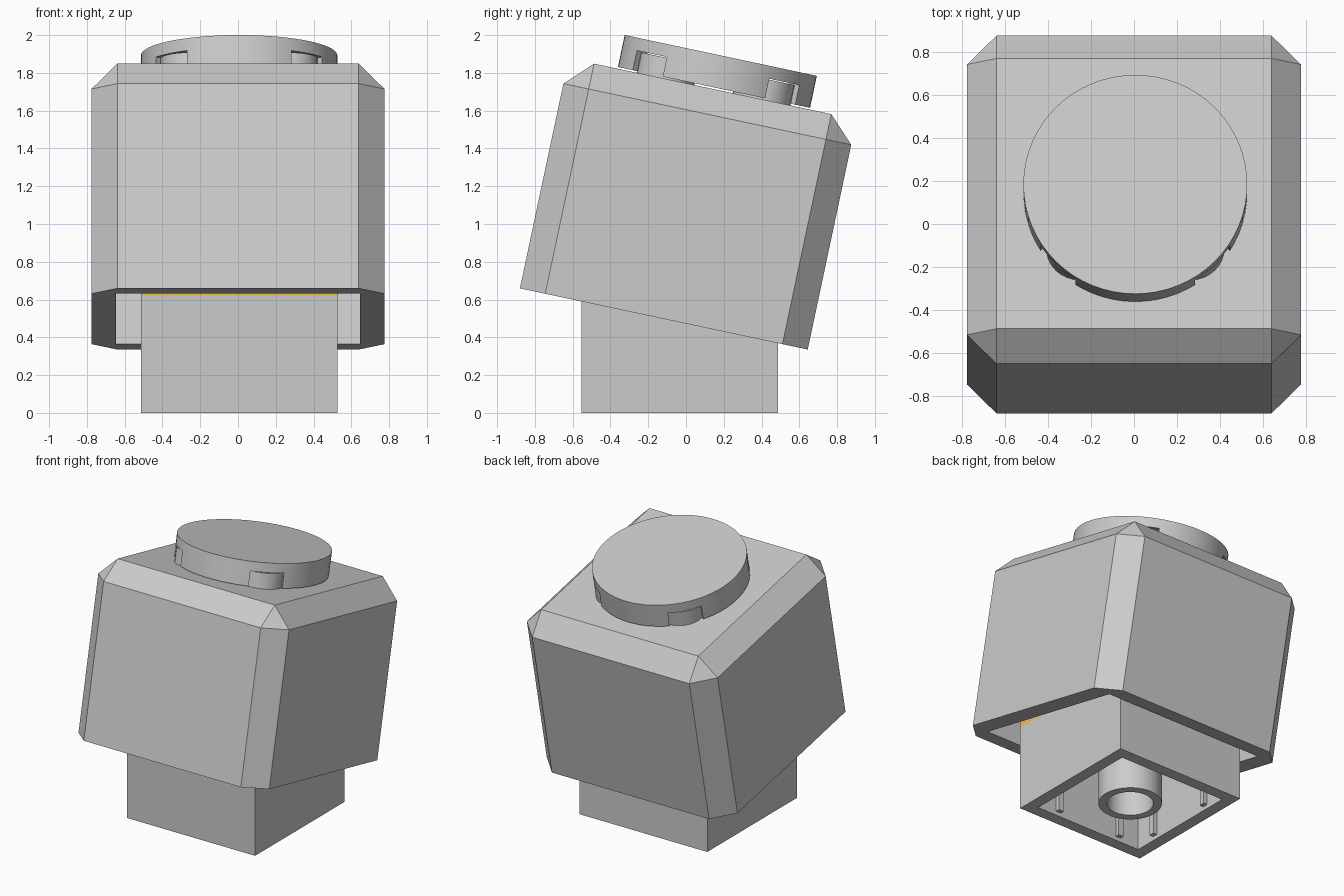
import bpy, bmesh, math
from mathutils import Matrix, Vector

if "Cube" in bpy.data.objects:
    bpy.data.objects.remove(bpy.data.objects["Cube"])

TILT = Matrix.Translation((0, -0.1175, 0.4975)) @ Matrix.Rotation(math.radians(-12), 4, 'X')
CORNERS = [(sx, sy) for sx in (-1, 1) for sy in (-1, 1)]
P = 0.26  # stud spacing from centre


def add_box(bm, x0, x1, y0, y1, z0, z1):
    m = Matrix.Translation(((x0 + x1) / 2, (y0 + y1) / 2, (z0 + z1) / 2)) @ \
        Matrix.Diagonal((x1 - x0, y1 - y0, z1 - z0, 1))
    return bmesh.ops.create_cube(bm, size=1, matrix=m)['verts']


def add_cyl(bm, x, y, r, z0, z1, n=32):
    bmesh.ops.create_cone(bm, cap_ends=True, segments=n, radius1=r, radius2=r, depth=z1 - z0,
                          matrix=Matrix.Translation((x, y, (z0 + z1) / 2)))


def add_tube(bm, x, y, ro, ri, z0, z1, n=32):
    rings = []
    for r, z in ((ro, z0), (ro, z1), (ri, z1), (ri, z0)):
        rings.append([bm.verts.new((x + r * math.cos(2 * math.pi * i / n),
                                    y + r * math.sin(2 * math.pi * i / n), z)) for i in range(n)])
    for k in range(4):
        a, b = rings[k], rings[(k + 1) % 4]
        for i in range(n):
            j = (i + 1) % n
            bm.faces.new((a[i], a[j], b[j], b[i]))


def finish(name, bm, matrix=Matrix(), smooth=False, color=None):
    bmesh.ops.recalc_face_normals(bm, faces=bm.faces)
    me = bpy.data.meshes.new(name)
    bm.to_mesh(me)
    bm.free()
    ob = bpy.data.objects.new(name, me)
    bpy.context.collection.objects.link(ob)
    ob.matrix_world = matrix
    if color:
        mat = bpy.data.materials.new(name)
        mat.diffuse_color = color
        mat.use_nodes = True
        mat.node_tree.nodes["Principled BSDF"].inputs["Base Color"].default_value = mat.diffuse_color
        me.materials.append(mat)
    if smooth:
        shade(ob)
    return ob


def shade(ob):
    bpy.ops.object.select_all(action='DESELECT')
    ob.select_set(True)
    bpy.context.view_layer.objects.active = ob
    bpy.ops.object.shade_smooth_by_angle(angle=math.radians(30))


def cut(ob, cutter):
    mod = ob.modifiers.new("cut", 'BOOLEAN')
    mod.operation, mod.solver, mod.object = 'DIFFERENCE', 'EXACT', cutter
    bpy.context.view_layer.update()
    dg = bpy.context.evaluated_depsgraph_get()
    me = bpy.data.meshes.new_from_object(ob.evaluated_get(dg))
    ob.modifiers.clear()
    ob.data = me
    bpy.data.objects.remove(cutter)


# tilted head block: chamfered everywhere but the bottom, hollow below
bm = bmesh.new()
add_box(bm, -.776, .776, -.779, .779, 0, 1.245)
edges = [e for e in bm.edges if max(v.co.z for v in e.verts) > .5]
bmesh.ops.bevel(bm, geom=edges, offset=.137, segments=1, affect='EDGES', profile=.5)
head = finish("head_block", bm)
bm = bmesh.new()
add_box(bm, -.645, .645, -.645, .645, -.2, 1.1)
cut(head, finish("head_cavity_cutter", bm))
head.matrix_world = TILT

# studs on the head, visible through the cap notches
bm = bmesh.new()
for sx, sy in CORNERS:
    add_cyl(bm, .006 + sx * P, .005 + sy * P, .155, 1.24, 1.355)
finish("head_studs", bm, TILT, smooth=True)

# round cap, hollow below with four diagonal notches
bm = bmesh.new()
add_cyl(bm, .006, .005, .52, 1.254, 1.427, 64)
cap = finish("round_cap", bm)
bm = bmesh.new()
add_cyl(bm, .006, .005, .44, 1.1, 1.36, 64)
cut(cap, finish("cap_cavity_cutter", bm))
for base in (45, 135):
    bm = bmesh.new()
    verts = add_box(bm, -.7, .7, -.115, .115, 1.1, 1.36)
    bmesh.ops.rotate(bm, verts=verts, cent=(0, 0, 0),
                     matrix=Matrix.Rotation(math.radians(base), 3, 'Z'))
    bmesh.ops.translate(bm, verts=verts, vec=Vector((.006, .005, 0)))
    cut(cap, finish("cap_notch_cutter", bm))
cap.matrix_world = TILT
shade(cap)

# neck brick, open underneath
AT = Matrix.Translation((.006, -.033, 0))
bm = bmesh.new()
add_box(bm, -.52, .52, -.52, .52, 0, .622)
brick = finish("neck_brick", bm)
bm = bmesh.new()
add_box(bm, -.435, .435, -.435, .435, -.2, .55)
cut(brick, finish("brick_cavity_cutter", bm))
brick.matrix_world = AT

# centre tube inside the brick
bm = bmesh.new()
add_tube(bm, 0, 0, .212, .155, 0, .555)
finish("neck_tube", bm, AT, smooth=True)

# grip ribs on the inner walls
bm = bmesh.new()
for s, t in CORNERS:
    for swap in (False, True):
        a = sorted((s * .405, s * .44))
        b = (t * P - .02, t * P + .02)
        x, y = (b, a) if swap else (a, b)
        add_box(bm, *x, *y, .03, .555)
finish("neck_ribs", bm, AT)

# coloured plate with studs on top of the brick, inside the head
bm = bmesh.new()
add_box(bm, -.52, .52, -.52, .52, .622, .83)
for sx, sy in CORNERS:
    add_cyl(bm, sx * P, sy * P, .155, .825, .94)
finish("inner_plate", bm, AT, smooth=True, color=(.9, .5, .08, 1))
